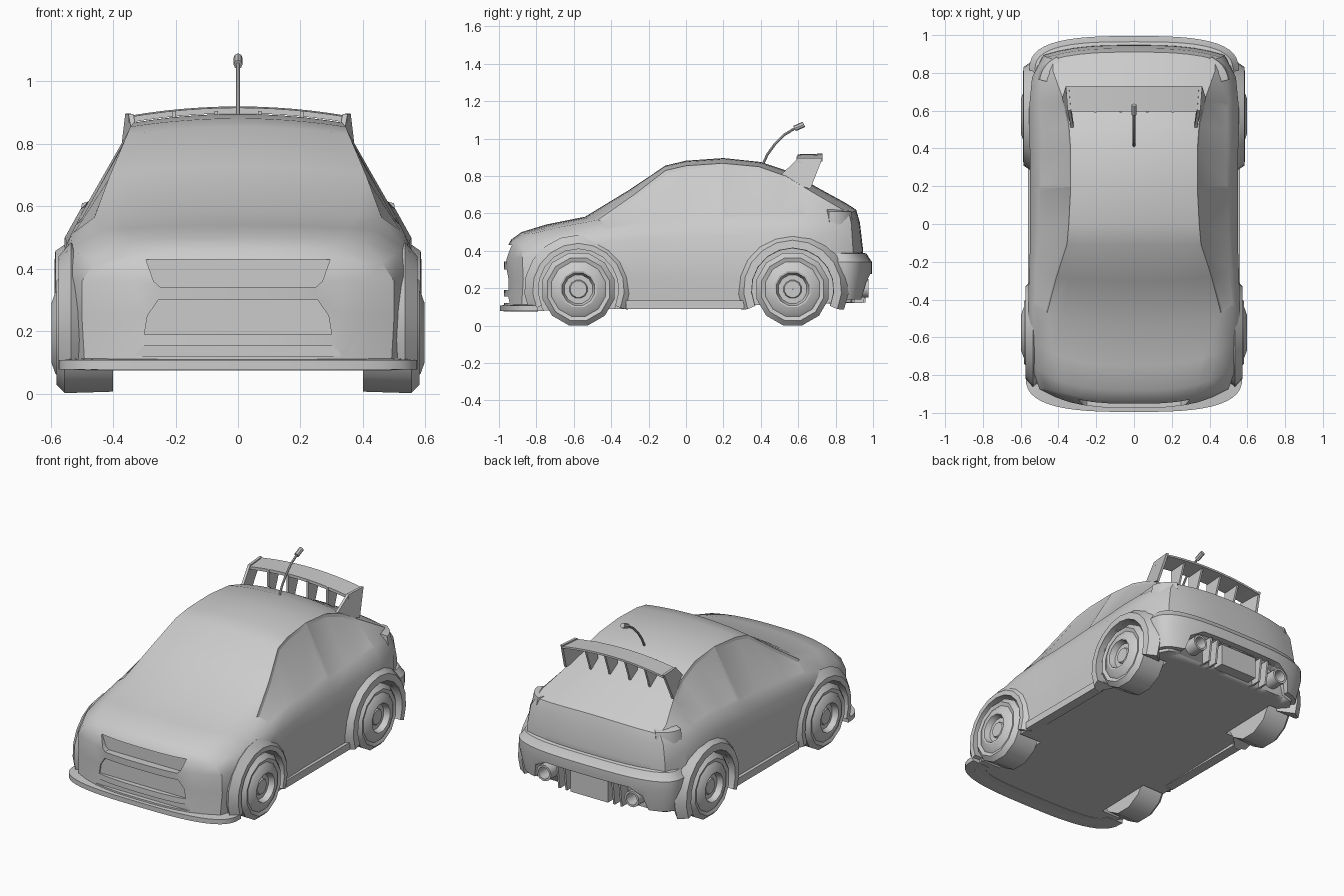
import bpy, bmesh
from math import sin, cos, pi, radians

if "Cube" in bpy.data.objects:
    bpy.data.objects.remove(bpy.data.objects["Cube"])


def make(name, verts, faces, angle=32):
    me = bpy.data.meshes.new(name)
    me.from_pydata(verts, [], faces)
    ob = bpy.data.objects.new(name, me)
    bpy.context.collection.objects.link(ob)
    bm = bmesh.new()
    bm.from_mesh(me)
    bmesh.ops.remove_doubles(bm, verts=bm.verts, dist=1e-5)
    bmesh.ops.recalc_face_normals(bm, faces=bm.faces)
    bm.to_mesh(me)
    bm.free()
    return smooth(ob, angle)


def smooth(ob, angle=32):
    bpy.ops.object.select_all(action='DESELECT')
    ob.select_set(True)
    bpy.context.view_layer.objects.active = ob
    bpy.ops.object.shade_smooth_by_angle(angle=radians(angle))
    return ob


def loft(name, rings, angle=32, closed=False):
    """Skin a list of equal closed rings; caps the ends unless closed."""
    n, m = len(rings[0]), len(rings)
    faces = [(i * n + k, i * n + (k + 1) % n, (i + 1) % m * n + (k + 1) % n, (i + 1) % m * n + k)
             for i in range(m if closed else m - 1) for k in range(n)]
    if not closed:
        faces += [tuple(range(n)), tuple(range((m - 1) * n, m * n))]
    return make(name, [p for r in rings for p in r], faces, angle)


def prism_y(name, outline, y0, y1):
    return loft(name, [[(x, y, z) for x, z in outline] for y in (y0, y1)])


def box(name, x0, x1, y0, y1, z0, z1):
    return prism_y(name, [(x0, z0), (x1, z0), (x1, z1), (x0, z1)], y0, y1)


def cut(ob, cutter):
    cutter.hide_render = True
    mod = ob.modifiers.new("cut", 'BOOLEAN')
    mod.operation, mod.object, mod.solver = 'DIFFERENCE', cutter, 'EXACT'
    bpy.context.view_layer.objects.active = ob
    bpy.ops.object.modifier_apply(modifier=mod.name)
    bpy.data.objects.remove(cutter)


def band(name, section, W, Yc, L, a0=-90, a1=90, n=24, side=1):
    """Sweep (offset, z) section round a rounded bumper outline; side -1 is the front."""
    rings = []
    for i in range(n + 1):
        a = radians(a0 + (a1 - a0) * i / n)
        sx = abs(sin(a)) ** .667 * (1 if a >= 0 else -1)
        cy = max(cos(a), 0) ** .667
        rings.append([((W + d) * sx, side * (Yc + (L + d) * cy), z) for d, z in section])
    return loft(name, rings)


# body shell: y, lower width, shoulder z, belt width, belt z, roof edge width, roof edge z, centre z
ROWS = [(-1.0, .50, .36, .46, .42, .36, .45, .46), (-.88, .545, .38, .51, .45, .40, .49, .50),
        (-.75, .56, .42, .53, .47, .43, .525, .54), (-.54, .56, .45, .535, .51, .46, .565, .582),
        (-.30, .555, .46, .52, .54, .41, .70, .728), (-.11, .55, .47, .51, .55, .355, .83, .856),
        (0, .55, .475, .505, .56, .345, .855, .882), (.2, .55, .48, .505, .57, .335, .868, .896),
        (.4, .55, .49, .505, .58, .335, .85, .875), (.55, .555, .50, .505, .59, .345, .80, .825),
        (.7, .555, .50, .505, .59, .38, .715, .74), (.85, .54, .49, .49, .58, .43, .635, .658),
        (1.0, .48, .42, .46, .55, .43, .60, .62)]
YF = [-.975, -.97, -.975, -.957, -.935]
YR = [.93, .955, .945, .93, .91]
S = [i / 6 - 1 for i in range(13)]
J = len(ROWS)


def pt(j, k, s):
    y, w, zs, wb, zb, wr, zr, zc = ROWS[j]
    x = s * (w - .01, w, w, wb, wr)[k]
    z = (.10 + .025 * y, .25, zs, zb, zr + (zc - zr) * (1 - s * s))[k]
    y = min(max(y, YF[k]), YR[k])
    t = min(1, max(0, (abs(y) - .1) / .5))
    return (x, y + (.10 if y < 0 else -.06) * t * (abs(x) / .5) ** 3, z)


verts, faces = [], []
windows = []


def quad(a, b, c, d):
    n = len(verts)
    verts.extend(pt(*p) for p in (a, b, c, d))
    faces.append((n, n + 1, n + 2, n + 3))


for j in range(J - 1):
    for k in range(4):
        for s in (-1, 1):
            quad((j, k, s), (j + 1, k, s), (j + 1, k + 1, s), (j, k + 1, s))
            if k == 3 and 3 <= j <= 9:
                windows.append((s, j > 6, len(faces) - 1))
    for a, b in zip(S, S[1:]):
        for k in (0, 4):
            quad((j, k, a), (j + 1, k, a), (j + 1, k, b), (j, k, b))
for a, b in zip(S, S[1:]):
    for k in range(4):
        for j in (0, J - 1):
            quad((j, k, a), (j, k, b), (j, k + 1, b), (j, k + 1, a))
body = make("body_shell", verts, faces)

# side windows set slightly into the shell
bm = bmesh.new()
bm.from_mesh(body.data)
bm.faces.ensure_lookup_table()
groups = [[bm.faces[i] for s, g, i in windows if (s, g) == key]
          for key in ((1, True), (1, False), (-1, True), (-1, False))]
for g in groups:
    bmesh.ops.inset_region(bm, faces=g, thickness=.018, depth=-.005, use_even_offset=True)
bm.to_mesh(body.data)
bm.free()

# wheel wells, grilles and rear recess
WHEELS = [(-.575, .195), (.57, .195)]


def disc(y, z, r, x, n=28):
    return [(x, y + r * cos(2 * pi * i / n), z + r * sin(2 * pi * i / n)) for i in range(n)]


for y, z in WHEELS:
    for s in (-1, 1):
        cut(body, loft("well_cutter", [disc(y, z, .218, s * x) for x in (.395, .75)]))


def trapezoid(pts):
    return pts + [(-x, z) for x, z in reversed(pts)]


GRILLES = [([(.25, .342), (.27, .36), (.295, .43)], -.925),
           ([(.30, .19), (.29, .25), (.255, .30)], -.94), ([(.34, .12), (.30, .155)], -.945)]
for pts, depth in GRILLES:
    cut(body, prism_y("grille_cutter", trapezoid(pts), -1.2, depth))
smooth(body)

# bumpers and splitter
band("front_splitter", [(-.12, .075), (0, .078), (0, .108), (-.12, .118)], .575, .79, .205, side=-1)
bumper = band("rear_bumper", [(-.09, .40), (-.03, .385), (-.012, .355), (0, .34), (0, .28), (-.03, .14), (-.09, .14)],
              .555, .80, .195)
recess = trapezoid([(.42, .05), (.37, .23), (.29, .275)])
cut(body, prism_y("recess_cutter", recess, .89, 1.2))
cut(bumper, prism_y("recess_cutter", recess, .80, 1.2))
smooth(bumper)

# diffuser, fins, exhausts
box("diffuser_box", -.13, .13, .86, .96, .125, .26)
for s in (-1, 1):
    for x in (.16, .21):
        loft("diffuser_fin", [[(s * a, .86, .12), (s * a, .95, .12), (s * a, .97, .27), (s * a, .86, .27)]
                              for a in (x, x + .012)])
    tube = [(.05, .86), (.05, .975), (.037, .975), (.037, .88)]
    loft("exhaust", [[(s * .305 + r * cos(a), y, .20 + r * sin(a)) for r, y in tube]
                     for a in (2 * pi * i / 14 for i in range(14))], closed=True)
    box("side_skirt", *sorted((s * .5, s * .562)), -.32, .31, .09, .135)
    a0, a1 = sorted((s * 47, s * 82))
    band("tail_light", [(-.05, .37), (0, .37), (0, .54), (-.012, .61), (-.05, .62)], .515, .70, .25, a0, a1, 8)

# wheel arch flares
FLARES = [[(.215, .45), (.215, .575), (.245, .575), (.29, .535)],
          [(.218, .45), (.22, .588), (.262, .585), (.30, .53)]]
for (y, z), sec in zip(WHEELS, FLARES):
    for s in (-1, 1):
        loft("wheel_arch", [[(s * x, y + r * cos(a), max(z + r * sin(a), .085)) for r, x in sec]
                            for a in (radians(-24 + 228 * i / 12) for i in range(13))])

# wheels turned from a tyre and rim profile
TYRE = [(.40, .001), (.40, .195), (.555, .20), (.582, .172), (.574, .15), (.585, .135),
        (.597, .10), (.595, .09), (.56, .078), (.56, .05), (.57, .045), (.57, .001)]
for y, z in WHEELS:
    for s in (-1, 1):
        loft("wheel", [[(s * x, y + r * cos(a), z + r * sin(a)) for x, r in TYRE]
                       for a in (2 * pi * (i + .5) / 12 for i in range(12))], 31, closed=True)

# rear wing on end plates and struts
rings = []
for i in range(13):
    x = -.35 + .7 * i / 12
    z = .92 - .03 * (x / .35) ** 2
    rings.append([(x, .595, z - .022), (x, .595, z - .004), (x, .73, z), (x, .73, z - .012)])
loft("wing", rings)
for s in (-1, 1):
    loft("wing_end_plate", [[(s * (x + d), y, z) for x, y, z in
                             ((.315, .49, .79), (.335, .60, .895), (.345, .73, .897), (.365, .665, .73))]
                            for d in (0, .016)])
    for x in (.07, .205):
        loft("wing_strut", [[(s * x + d, .59, .905), (s * x + d, .71, .905), (s * x + d, .655, .755),
                             (s * x + d, .59, .80)] for d in (-.006, .006)])

# curved aerial with a tip
PATH = [(.41, .86), (.435, .915), (.475, .97), (.525, 1.02), (.59, 1.06)]
loft("aerial", [[(.007 * cos(a), y - .005 * sin(a), z + .005 * sin(a)) for a in (2 * pi * i / 8 for i in range(8))]
                for y, z in PATH])
loft("aerial_tip", [[(.014 * cos(a), y - .007 * sin(a), z + .014 * sin(a)) for a in (2 * pi * i / 8 for i in range(8))]
                    for y, z in ((.58, 1.054), (.63, 1.076))])
